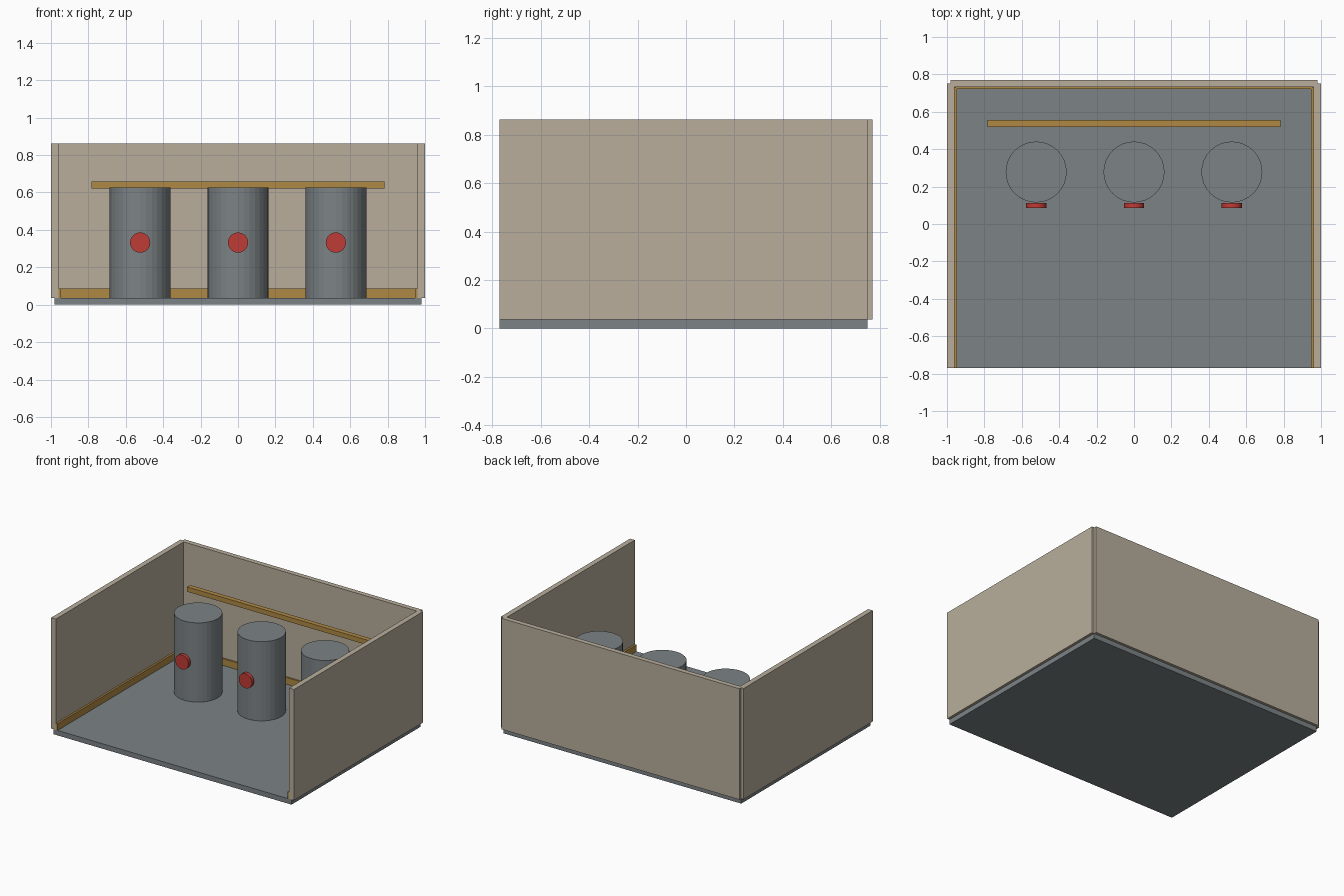
import bpy, bmesh, math
from mathutils import Matrix

if "Cube" in bpy.data.objects:
    bpy.data.objects.remove(bpy.data.objects["Cube"])


def material(name, rgb):
    m = bpy.data.materials.new(name)
    m.diffuse_color = (*rgb, 1)
    m.use_nodes = True
    m.node_tree.nodes["Principled BSDF"].inputs["Base Color"].default_value = m.diffuse_color
    return m


BEIGE = material("beige plaster", (0.48, 0.42, 0.33))
GREY = material("blue grey", (0.20, 0.225, 0.235))
WOOD = material("golden wood", (0.43, 0.25, 0.06))
RED = material("red", (0.52, 0.045, 0.037))


def add_object(name, bm, mat):
    bmesh.ops.recalc_face_normals(bm, faces=bm.faces)
    me = bpy.data.meshes.new(name)
    bm.to_mesh(me)
    bm.free()
    me.materials.append(mat)
    ob = bpy.data.objects.new(name, me)
    bpy.context.collection.objects.link(ob)
    return ob


def box(name, x, y, z, mat):
    """Box from (min, max) ranges on each axis."""
    bm = bmesh.new()
    bmesh.ops.create_cube(bm, size=1)
    for v in bm.verts:
        v.co = [r[0] if c < 0 else r[1] for c, r in zip(v.co, (x, y, z))]
    return add_object(name, bm, mat)


def cylinder(name, center, radius, depth, mat, sides=32, facing_front=False):
    bm = bmesh.new()
    rot = Matrix.Rotation(math.pi / 2, 4, 'X') if facing_front else Matrix()
    bmesh.ops.create_cone(bm, cap_ends=True, segments=sides, radius1=radius,
                          radius2=radius, depth=depth,
                          matrix=Matrix.Translation(center) @ rot)
    return add_object(name, bm, mat)


FLOOR_TOP, WALL_TOP = 0.037, 0.863
FRONT, BACK = -0.77, 0.75

# Floor slab and back wall
box("floor", (-0.98, 0.98), (FRONT, BACK), (0, FLOOR_TOP), GREY)
box("back_wall", (-0.98, 0.98), (0.733, 0.77), (FLOOR_TOP, WALL_TOP), BEIGE)
box("back_skirting", (-0.955, 0.955), (0.721, 0.737), (FLOOR_TOP, 0.087), WOOD)

# Side walls with skirting
for side, s in (("left", -1), ("right", 1)):
    box(side + "_wall", sorted((s * 0.961, s * 1.0)), (FRONT, BACK),
        (FLOOR_TOP, WALL_TOP), BEIGE)
    box(side + "_skirting", sorted((s * 0.947, s * 0.963)), (FRONT, 0.73),
        (FLOOR_TOP, 0.087), WOOD)

# Rail behind the tanks
box("rail", (-0.783, 0.783), (0.519, 0.555), (0.622, 0.658), WOOD)

# Tanks, each with a round red dial on the front
for i in range(3):
    x = (i - 1) * 0.523
    cylinder(f"tank_{i + 1}", (x, 0.278, (FLOOR_TOP + 0.627) / 2), 0.163,
             0.627 - FLOOR_TOP, GREY)
    cylinder(f"dial_{i + 1}", (x, 0.099, 0.332), 0.054, 0.026, RED,
             facing_front=True)
